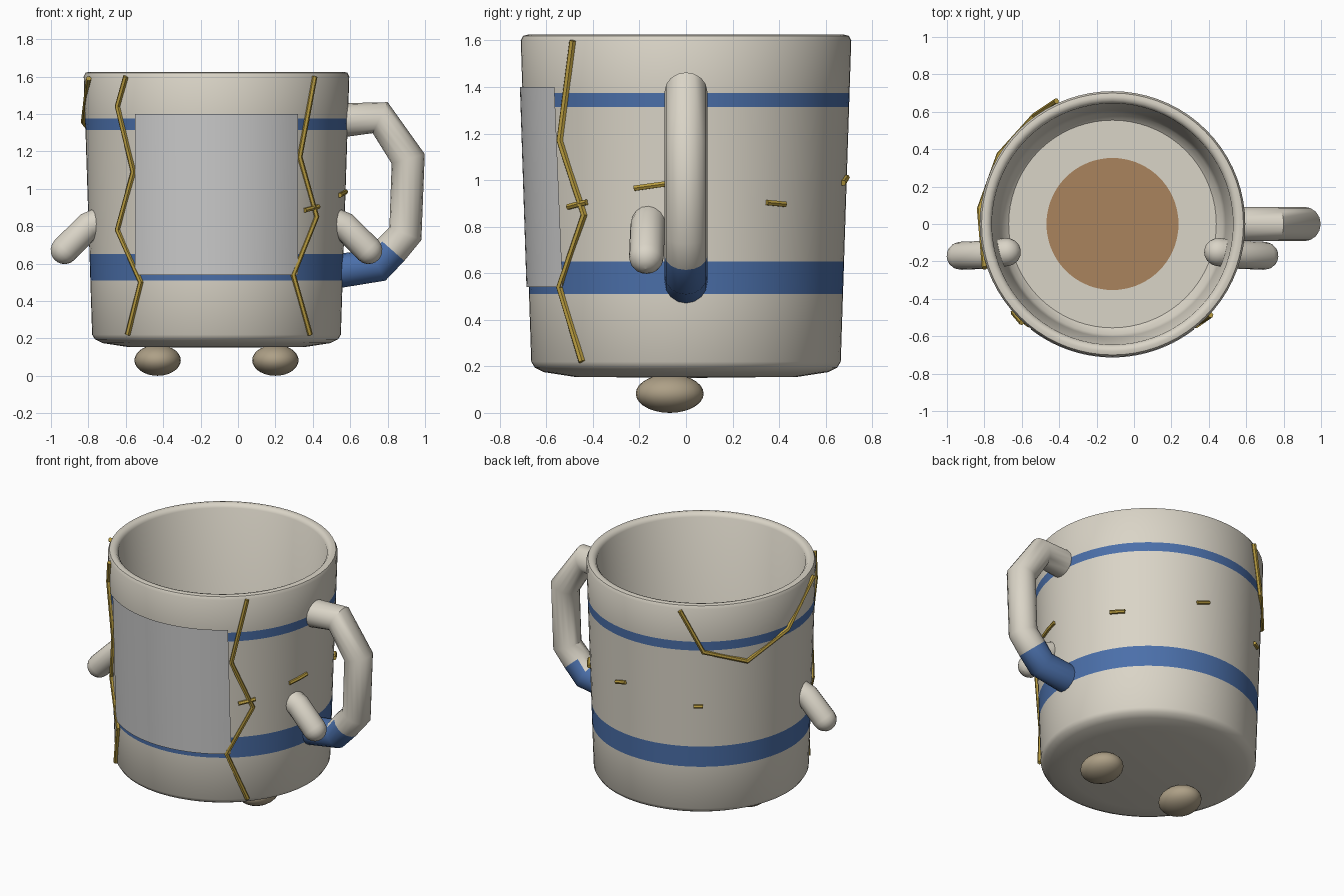
import bpy, bmesh, math
from mathutils import Vector

if "Cube" in bpy.data.objects:
    bpy.data.objects.remove(bpy.data.objects["Cube"])

CX = -0.115   # cup axis


def material(name, rgb):
    m = bpy.data.materials.new(name)
    m.diffuse_color = (*rgb, 1)
    m.use_nodes = True
    m.node_tree.nodes["Principled BSDF"].inputs["Base Color"].default_value = m.diffuse_color
    return m


CREAM = material("cream", (0.70, 0.66, 0.57))
BLUE = material("blue", (0.07, 0.16, 0.40))
GOLD = material("gold", (0.48, 0.33, 0.05))
BROWN = material("brown", (0.40, 0.23, 0.11))
TAN = material("tan", (0.42, 0.35, 0.24))


def wall(z):
    """Outer radius of the cup at height z."""
    return 0.665 + 0.045 * (z - 0.22) / 1.38


def smooth(ob, angle=40):
    bpy.ops.object.select_all(action='DESELECT')
    ob.select_set(True)
    bpy.context.view_layer.objects.active = ob
    bpy.ops.object.shade_smooth_by_angle(angle=math.radians(angle))


def finish(name, bm, mats=()):
    me = bpy.data.meshes.new(name)
    bm.to_mesh(me)
    bm.free()
    ob = bpy.data.objects.new(name, me)
    bpy.context.collection.objects.link(ob)
    for m in mats:
        me.materials.append(m)
    smooth(ob)
    return ob


def lathe(name, profile, mats, n=72):
    """profile rows: radius, height, material of the faces up to the next row"""
    bm = bmesh.new()
    rings = [[bm.verts.new((CX + r * math.cos(k * math.tau / n),
                            r * math.sin(k * math.tau / n), z)) for k in range(n)]
             for r, z, _ in profile]
    for i in range(len(rings) - 1):
        for k in range(n):
            j = (k + 1) % n
            f = bm.faces.new((rings[i][k], rings[i][j], rings[i + 1][j], rings[i + 1][k]))
            f.material_index = profile[i][2]
    bmesh.ops.remove_doubles(bm, verts=bm.verts, dist=1e-5)
    bmesh.ops.recalc_face_normals(bm, faces=bm.faces)
    return finish(name, bm, mats)


def tube(name, pts, radius, mats, res=6, round_ends=False):
    """Swept round tube, optionally with hemispherical ends."""
    pts = [Vector(p) for p in pts]
    path = [(p, 1.0) for p in pts]
    if round_ends:
        def cap(end, prev):
            d = (end - prev).normalized()
            return [(end + d * radius * math.sin(a), max(math.cos(a), 0.01))
                    for a in (math.radians(t) for t in (20, 40, 60, 75, 90))]
        path = cap(pts[0], pts[1])[::-1] + path + cap(pts[-1], pts[-2])
    cu = bpy.data.curves.new(name, 'CURVE')
    cu.dimensions = '3D'
    cu.bevel_depth = radius
    cu.bevel_resolution = res
    cu.use_fill_caps = True
    sp = cu.splines.new('POLY')
    sp.points.add(len(path) - 1)
    for q, (p, r) in zip(sp.points, path):
        q.co = (*p, 1)
        q.radius = r
    ob = bpy.data.objects.new(name, cu)
    bpy.context.collection.objects.link(ob)
    bpy.ops.object.select_all(action='DESELECT')
    ob.select_set(True)
    bpy.context.view_layer.objects.active = ob
    bpy.ops.object.convert(target='MESH')
    ob = bpy.context.view_layer.objects.active
    ob.data.materials.clear()
    for m in mats:
        ob.data.materials.append(m)
    smooth(ob)
    return ob


# cup: underside, banded outer wall, rim, inner wall, floor with stain
outer = [(wall(z), z, m) for z, m in
         ((0.22, 0), (0.51, 1), (0.65, 0), (1.315, 1), (1.375, 0), (1.60, 0))]
lathe("cup", [(0, 0.15, 0), (0.48, 0.155, 0), (0.61, 0.175, 0), (0.65, 0.195, 0)] + outer +
      [(0.70, 1.62, 0), (0.68, 1.625, 0), (0.66, 1.62, 0), (0.645, 1.60, 0),
       (0.605, 0.34, 0), (0.59, 0.28, 0), (0.555, 0.25, 0), (0.353, 0.25, 2), (0, 0.25, 2)],
      (CREAM, BLUE, BROWN))

# handle: lower end follows the blue band
handle = tube("handle", [(0.54, 0, 1.365), (0.76, 0, 1.38), (0.91, 0, 1.16), (0.895, 0, 0.76),
                         (0.82, 0, 0.675), (0.745, 0, 0.59), (0.53, 0, 0.56)],
              0.092, (CREAM, BLUE))
for f in handle.data.polygons:
    f.material_index = int(f.center.z < 0.68 and f.center.x < 0.84)

# arms and feet, mirrored about the cup axis
for side, s in (("left", -1), ("right", 1)):
    tube(side + "_arm", [(CX + s * 0.565, -0.15, 0.85), (CX + s * 0.685, -0.165, 0.80),
                         (CX + s * 0.812, -0.17, 0.672)], 0.075, (CREAM,), round_ends=True)
    bm = bmesh.new()
    bmesh.ops.create_uvsphere(bm, u_segments=24, v_segments=14, radius=1)
    for v in bm.verts:
        v.co = (CX + s * 0.315 + v.co.x * 0.124, -0.07 + v.co.y * 0.146, 0.083 + v.co.z * 0.083)
    finish(side + "_foot", bm, (TAN,))

# front label: thin curved sheet just off the wall
bm = bmesh.new()
cols = []
for i in range(25):
    dx = 0.435 * (i / 12 - 1)
    cols.append([bm.verts.new((CX + dx, -math.sqrt((wall(z) + 0.010) ** 2 - dx * dx), z))
                 for z in (0.54, 0.97, 1.40)])
for a, b in zip(cols, cols[1:]):
    for k in range(2):
        bm.faces.new((a[k], b[k], b[k + 1], a[k + 1]))
finish("front_label", bm)


def on_wall(deg, z, off=0.006):
    a = math.radians(deg)
    r = wall(z) + off
    return (CX + r * math.cos(a), r * math.sin(a), z)


def on_front(x, z):
    return on_wall(-math.degrees(math.acos((x - CX) / (wall(z) + 0.006))), z)


# gold repaired cracks
tube("left_crack", [on_front(*p) for p in ((-0.60, 1.60), (-0.645, 1.44), (-0.56, 1.09),
     (-0.645, 0.78), (-0.52, 0.50), (-0.59, 0.22))], 0.015, (GOLD,), 1)
tube("right_crack", [on_front(*p) for p in ((0.41, 1.60), (0.33, 1.17), (0.42, 0.85),
     (0.295, 0.54), (0.385, 0.22))], 0.015, (GOLD,), 1)
tube("back_crack", [on_wall(a, z, 0.013) for a, z in ((114.5, 1.59), (126, 1.31),
     (148.6, 1.22), (173.5, 1.355), (199, 1.59))], 0.015, (GOLD,), 1)

# small gold chips: angle, height, half span in degrees, rise
for i, (a, z, w, rise) in enumerate(((-42.5, 0.895, 4.5, 0.01), (-12.6, 0.975, 6, 0.01),
                                     (34, 0.90, 4, -0.004), (79.3, 1.0, 3.5, 0.012),
                                     (123.5, 0.93, 2.5, 0.0))):
    tube(f"gold_chip_{i + 1}", [on_wall(a - w, z - rise), on_wall(a, z), on_wall(a + w, z + rise)],
         0.013, (GOLD,), 1)
